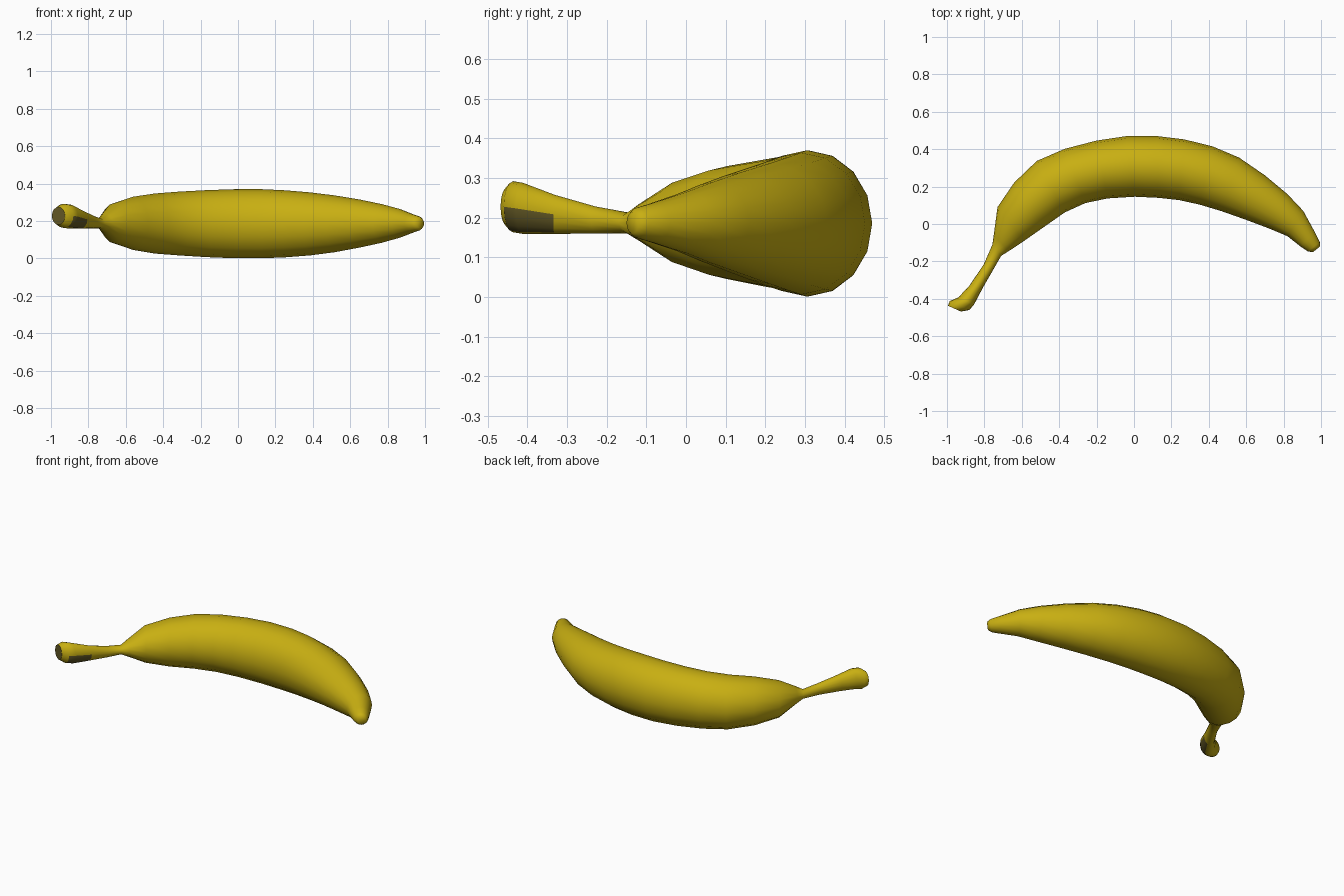
import bpy, bmesh, math
from mathutils import Vector


def material(name, rgb):
    m = bpy.data.materials.new(name)
    m.diffuse_color = (*rgb, 1)
    return m


yellow = material("banana yellow", (0.58, 0.43, 0.006))
brown = material("stem brown", (0.12, 0.095, 0.018))

# Cross-sections from stem end to tip: outer x, y, inner x, y, low z, high z
RINGS = [
    (-0.995, -0.437, -0.925, -0.468, 0.180, 0.275),
    (-0.985, -0.412, -0.880, -0.460, 0.163, 0.292),
    (-0.940, -0.393, -0.855, -0.430, 0.159, 0.288),
    (-0.880, -0.330, -0.805, -0.335, 0.159, 0.258),
    (-0.803, -0.215, -0.750, -0.240, 0.160, 0.228),
    (-0.757, -0.110, -0.710, -0.170, 0.160, 0.212),
    (-0.750, -0.060, -0.670, -0.145, 0.138, 0.238),
    (-0.730, 0.090, -0.590, -0.092, 0.080, 0.296),
    (-0.640, 0.222, -0.480, -0.015, 0.045, 0.330),
    (-0.520, 0.337, -0.370, 0.062, 0.026, 0.347),
    (-0.370, 0.402, -0.260, 0.112, 0.016, 0.357),
    (-0.200, 0.446, -0.140, 0.137, 0.007, 0.365),
    (-0.040, 0.470, 0.005, 0.146, 0.001, 0.370),
    (0.125, 0.470, 0.130, 0.140, 0.001, 0.370),
    (0.270, 0.452, 0.240, 0.128, 0.006, 0.364),
    (0.420, 0.415, 0.350, 0.104, 0.016, 0.353),
    (0.562, 0.355, 0.470, 0.068, 0.033, 0.337),
    (0.700, 0.260, 0.600, 0.022, 0.058, 0.315),
    (0.820, 0.160, 0.720, -0.023, 0.084, 0.290),
    (0.905, 0.070, 0.820, -0.065, 0.110, 0.265),
    (0.965, -0.040, 0.890, -0.120, 0.136, 0.238),
    (0.993, -0.095, 0.930, -0.147, 0.148, 0.226),
    (0.995, -0.120, 0.957, -0.150, 0.160, 0.214),
]
SIDES = 16

bm = bmesh.new()
loops = []
for ox, oy, ix, iy, lo, hi in RINGS:
    mid = Vector(((ox + ix) / 2, (oy + iy) / 2, (lo + hi) / 2))
    across = Vector((ox - ix, oy - iy, 0)) / 2
    up = Vector((0, 0, (hi - lo) / 2))
    angles = [2 * math.pi * k / SIDES for k in range(SIDES)]
    loops.append([bm.verts.new(mid + across * math.cos(a) + up * math.sin(a))
                  for a in angles])

# Skin, with a brown patch under the inner side of the stem end
for r, (a, b) in enumerate(zip(loops, loops[1:])):
    for k in range(SIDES):
        n = (k + 1) % SIDES
        f = bm.faces.new((a[k], a[n], b[n], b[k]))
        f.smooth = True
        if r in (1, 2) and 8 <= k <= 10:
            f.material_index = 1

# End caps: brown cut stem, yellow tip
stem_cap = bm.faces.new(loops[0])
stem_cap.material_index = 1
tip_cap = bm.faces.new(loops[-1])
tip_cap.smooth = True
bmesh.ops.recalc_face_normals(bm, faces=bm.faces)

mesh = bpy.data.meshes.new("banana")
bm.to_mesh(mesh)
bm.free()
mesh.materials.append(yellow)
mesh.materials.append(brown)
bpy.context.collection.objects.link(bpy.data.objects.new("banana", mesh))
